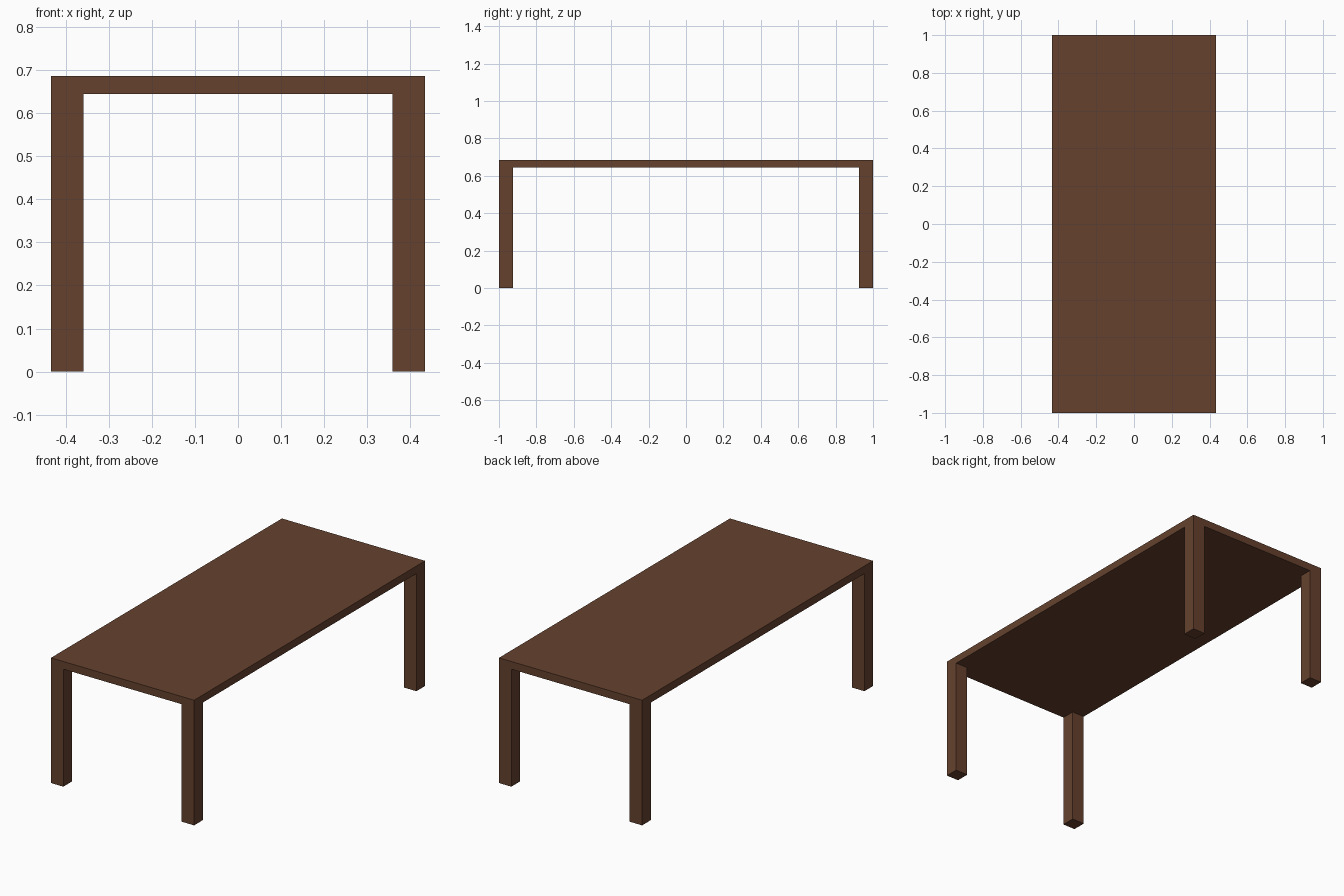
import bpy

if "Cube" in bpy.data.objects:
    bpy.data.objects.remove(bpy.data.objects["Cube"])

LENGTH, WIDTH, HEIGHT = 2.0, 0.868, 0.686
TOP_THICKNESS = 0.042
LEG = 0.075

wood = bpy.data.materials.new("dark_wood")
wood.diffuse_color = (0.13, 0.053, 0.027, 1.0)
wood.use_nodes = True
wood.node_tree.nodes["Principled BSDF"].inputs["Base Color"].default_value = wood.diffuse_color


def box(name, centre, size):
    bpy.ops.mesh.primitive_cube_add(size=1, location=centre)
    obj = bpy.context.object
    obj.name = name
    obj.scale = size
    bpy.ops.object.transform_apply(location=False, rotation=False, scale=True)
    obj.data.materials.append(wood)
    return obj


# Table top
box("table_top", (0, 0, HEIGHT - TOP_THICKNESS / 2), (WIDTH, LENGTH, TOP_THICKNESS))

# Four square legs flush with the corners
leg_height = HEIGHT - TOP_THICKNESS
for side, sx in (("left", -1), ("right", 1)):
    for end, sy in (("front", -1), ("back", 1)):
        box(f"{end}_{side}_leg",
            (sx * (WIDTH - LEG) / 2, sy * (LENGTH - LEG) / 2, leg_height / 2),
            (LEG, LEG, leg_height))
